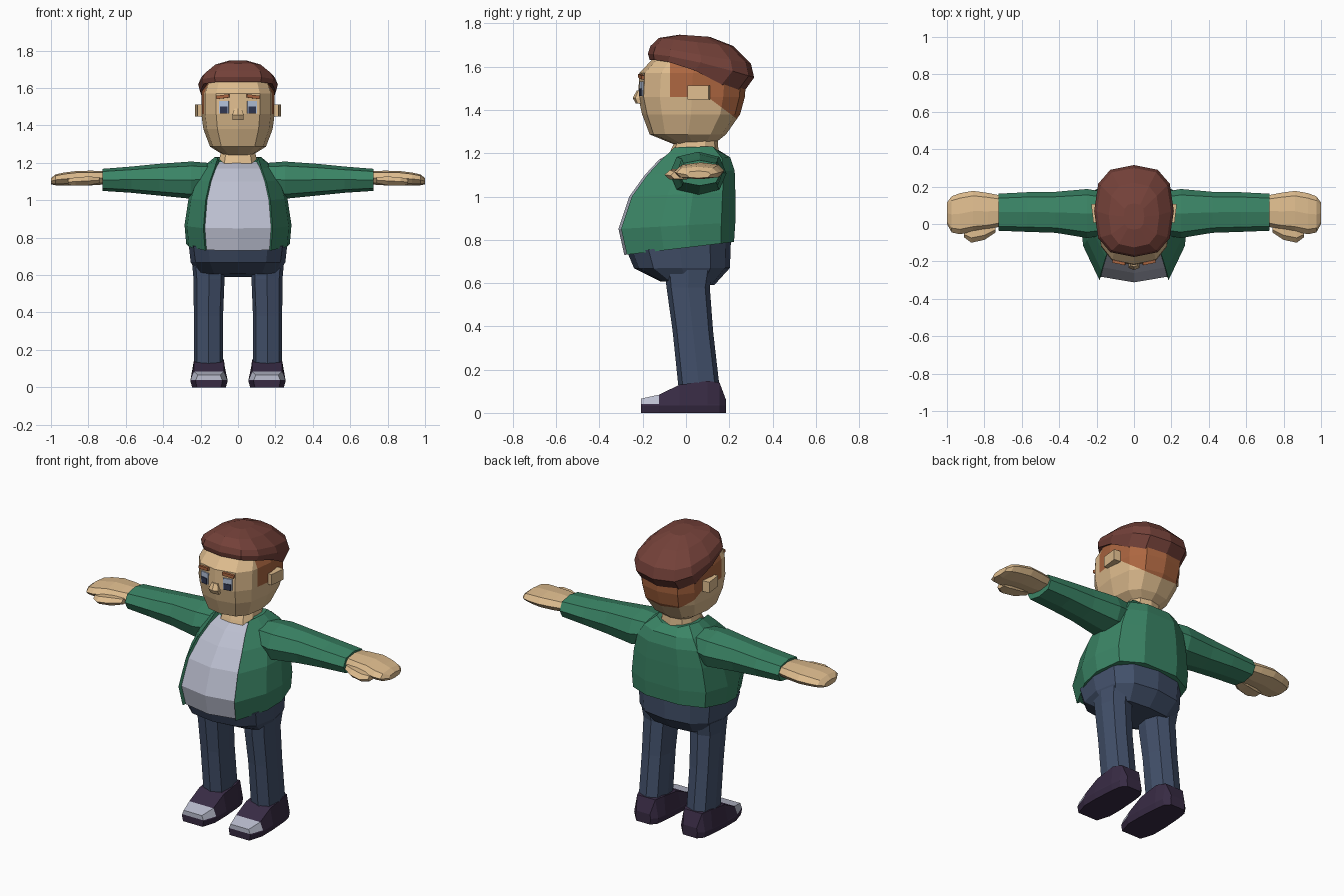
import bpy, bmesh, math
from mathutils import Vector, Matrix

if "Cube" in bpy.data.objects:
    bpy.data.objects.remove(bpy.data.objects["Cube"])


def material(name, rgb):
    m = bpy.data.materials.new(name)
    lin = [((c / 255 + 0.055) / 1.055) ** 2.4 for c in rgb]
    m.diffuse_color = (*lin, 1)
    m.use_nodes = True
    m.node_tree.nodes["Principled BSDF"].inputs["Base Color"].default_value = m.diffuse_color
    return m


SKIN = material("skin", (222, 188, 142))
GREEN = material("jacket green", (58, 132, 101))
GREY = material("pale grey", (188, 191, 208))
DENIM = material("denim", (66, 80, 106))
SHOE = material("shoe purple", (56, 43, 68))
HAIR = material("dark red brown hair", (116, 65, 57))
BURN = material("short copper hair", (172, 102, 64))
EYE = material("eye white", (180, 194, 218))
NAVY = material("pupil navy", (48, 54, 80))


def finish(name, bm, mats, rule=None, mirror=False):
    bmesh.ops.recalc_face_normals(bm, faces=bm.faces)
    if rule:
        for f in bm.faces:
            f.material_index = rule(f.calc_center_median())
    me = bpy.data.meshes.new(name)
    bm.to_mesh(me)
    bm.free()
    for m in mats:
        me.materials.append(m)
    ob = bpy.data.objects.new(name, me)
    bpy.context.collection.objects.link(ob)
    if mirror:
        ob.modifiers.new("mirror", 'MIRROR')
    return ob


def loft(rings, column_rule=None):
    """Skin a list of closed point rings and cap both ends."""
    bm = bmesh.new()
    vs = [[bm.verts.new(p) for p in r] for r in rings]
    n = len(vs[0])
    for a, b in zip(vs, vs[1:]):
        for i in range(n):
            f = bm.faces.new((a[i], a[(i + 1) % n], b[(i + 1) % n], b[i]))
            if column_rule:
                f.material_index = column_rule(i, n)
    bm.faces.new(vs[0])
    bm.faces.new(vs[-1])
    return bm


def spow(v, e):
    return math.copysign(abs(v) ** e, v)


def ring_z(hw, yf, yb, zf, zb=None, n=12, cx=0, e=0.75, bend=1):
    """Rounded level ring, from front y to back y, with a tilted height."""
    zb = zf if zb is None else zb
    pts = []
    for i in range(n):
        a = 2 * math.pi * i / n
        t = (1 - spow(round(math.cos(a), 6), e)) / 2
        pts.append((cx + hw * spow(round(math.sin(a), 6), e),
                    yf + (yb - yf) * t, zf + (zb - zf) * t ** bend))
    return pts


def ring_x(x, y0, y1, z0, z1, n=8, e=0.8):
    """Rounded upright ring at one x."""
    pts = []
    for i in range(n):
        a = 2 * math.pi * i / n
        pts.append((x, (y0 + y1) / 2 + (y1 - y0) / 2 * spow(round(math.cos(a), 6), e),
                    (z0 + z1) / 2 + (z1 - z0) / 2 * spow(round(math.sin(a), 6), e)))
    return pts


def cut(bm, co, no):
    bmesh.ops.bisect_plane(bm, geom=bm.verts[:] + bm.edges[:] + bm.faces[:],
                           plane_co=co, plane_no=no)


def block(name, loc, size, mat, turn=0, tilt=0, mirror=True):
    bm = bmesh.new()
    bmesh.ops.create_cube(bm, size=1)
    bm.transform(Matrix.Translation(loc) @ Matrix.Rotation(turn, 4, 'Z')
                 @ Matrix.Rotation(tilt, 4, 'Y') @ Matrix.Diagonal((*size, 1)))
    return finish(name, bm, [mat], mirror=mirror)


# Torso: open jacket with a shirt panel down the front
def torso_ring(zf, zb, hw, xs, yf, yb, collar=0):
    d = yb - yf
    half = [(0, yf), (xs, yf + .03), (xs + .008, yf + .012), (hw * .95, yf + .36 * d),
            (hw, yf + .6 * d), (hw * .86, yf + .88 * d), (hw * .4, yb), (0, yb)]
    pts = []
    for i, (x, y) in enumerate(half):
        pts.append((x, y, zf + (zb - zf) * (y - yf) / d + (collar if 2 <= i <= 5 else 0)))
    return pts + [(-x, y, z) for x, y, z in pts[-2:0:-1]]


torso = [torso_ring(.73, .79, .277, .168, -.285, .222),
         torso_ring(.85, .88, .286, .177, -.312, .228),
         torso_ring(1.0, 1.02, .264, .165, -.262, .228),
         torso_ring(1.1, 1.12, .232, .143, -.19, .225),
         torso_ring(1.17, 1.18, .19, .118, -.125, .205),
         torso_ring(1.205, 1.21, .125, .1, -.065, .15, .022)]
bm = loft(torso, lambda i, n: 0 if i in (0, n - 1) else 1)
for f in bm.faces:
    if len(f.verts) > 4:
        f.material_index = 1
finish("jacket_and_shirt", bm, [GREY, GREEN])

# Sleeves, hands and thumbs
sleeve = [(.1, -.05, .16, 1.05, 1.195), (.25, -.075, .187, 1.008, 1.207),
          (.42, -.047, .172, 1.025, 1.195), (.57, -.042, .17, 1.04, 1.18),
          (.725, -.036, .162, 1.05, 1.168)]
finish("sleeve", loft([ring_x(*s) for s in sleeve]), [GREEN], mirror=True)
hand = [(.7, -.01, .15, 1.085, 1.155), (.78, -.03, .166, 1.08, 1.158),
        (.86, -.04, .177, 1.08, 1.157), (.93, -.055, .165, 1.08, 1.148),
        (.975, -.045, .148, 1.08, 1.138), (1.0, .0, .115, 1.085, 1.118)]
finish("hand", loft([ring_x(*h) for h in hand]), [SKIN], mirror=True)
thumb = [(.74, -.045, .02, 1.09, 1.125), (.8, -.085, .03, 1.077, 1.13),
         (.87, -.1, .02, 1.075, 1.125), (.91, -.07, .0, 1.08, 1.115)]
finish("thumb", loft([ring_x(*t, n=6) for t in thumb]), [SKIN], mirror=True)

# Trousers: hips and legs
hips = [ring_z(.265, -.27, .208, .74, .81), ring_z(.253, -.24, .203, .668, .67),
        ring_z(.215, -.12, .13, .608, .59)]
finish("hips", loft(hips), [DENIM])
leg = [(.085, -.1, .125, .66, .16), (.083, -.09, .11, .58, .155),
       (.078, -.062, .125, .38, .158), (.078, -.035, .155, .12, .158)]
finish("leg", loft([ring_z(w, a, b, z, n=8, cx=c, e=.7) for w, a, b, z, c in leg]),
       [DENIM], mirror=True)


# Shoes with pale toe caps
def shoe_ring(y, hw, top, tw, cx=.155):
    half = [(hw * .9, 0), (hw, .035), (tw, top)]
    return [(cx + x, y, z) for x, z in half] + [(cx - x, y, z) for x, z in half[::-1]]


shoe = [shoe_ring(-.207, .072, .066, .06), shoe_ring(-.125, .1, .084, .08),
        shoe_ring(-.03, .1, .13, .08), shoe_ring(.1, .09, .148, .08),
        shoe_ring(.155, .08, .14, .06), shoe_ring(.185, .05, .06, .045)]
bm = loft(shoe)
cut(bm, (0, 0, .04), (0, 0, 1))
finish("shoe", bm, [SHOE, GREY],
       lambda c: 1 if c.z > .04 and c.y < -.13 else 0, mirror=True)

# Neck and head, with cropped hair on the sides and back
finish("neck", loft([ring_z(.115, -.085, .15, 1.175, n=10), ring_z(.105, -.07, .15, 1.215, n=10),
                     ring_z(.09, -.04, .145, 1.28, n=10)]), [SKIN])
head = [(.08, -.06, .13, 1.243), (.15, -.168, .185, 1.287), (.185, -.203, .25, 1.38),
        (.196, -.221, .272, 1.46), (.196, -.216, .28, 1.57), (.17, -.15, .25, 1.64)]
bm = loft([ring_z(*h) for h in head])
cut(bm, (0, -.075, 1.5), (0, 1, 0))
cut(bm, (0, .1, 1.46), (0, 1, 0))
cut(bm, (0, .1, 1.46), (0, 0, 1))
cut(bm, (0, .1, 1.46), (0, .75, 1))


def cropped(c):
    return 1 if c.y > -.075 and c.z > 1.46 - .75 * max(0, c.y - .1) else 0


finish("head", bm, [SKIN, BURN], cropped)

# Swept hair cap
hair = [ring_z(.18, -.135, .235, 1.635, 1.47, bend=1.8),
        ring_z(.203, -.168, .25, 1.632, 1.46, bend=1.8),
        ring_z(.213, -.176, .315, 1.66, 1.55, bend=1.4),
        ring_z(.198, -.165, .3, 1.695, 1.615),
        ring_z(.135, -.125, .22, 1.733, 1.695),
        ring_z(.055, -.03, .11, 1.748, 1.738)]
finish("hair", loft(hair), [HAIR])

# Facial features
block("ear", (.202, .058, 1.48), (.042, .1, .064), SKIN, turn=-.12)
block("eye", (.075, -.203, 1.498), (.054, .012, .066), EYE, turn=.21)
block("pupil", (.075, -.206, 1.482), (.042, .014, .036), NAVY, turn=.21)
block("eyebrow", (.08, -.203, 1.554), (.07, .022, .018), BURN, turn=.21, tilt=.12)
nose = [ring_z(.032, -.232, -.19, 1.43, n=6), ring_z(.034, -.246, -.19, 1.455, n=6),
        ring_z(.022, -.228, -.19, 1.49, n=6)]
finish("nose", loft(nose), [SKIN])
